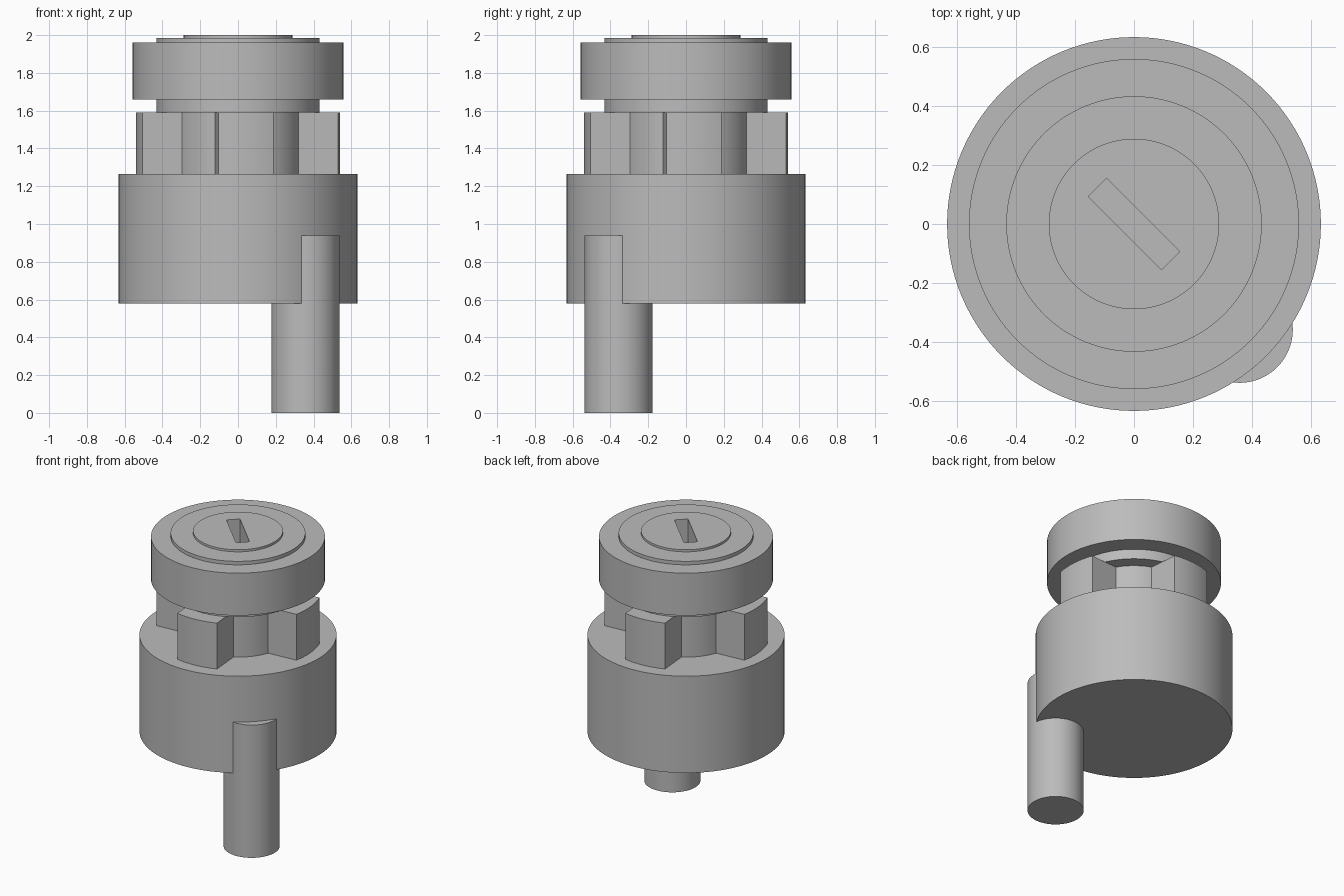
import bpy, bmesh, math
from mathutils import Matrix, Vector

cube = bpy.data.objects.get("Cube")
if cube:
    bpy.data.objects.remove(cube, do_unlink=True)

grey = bpy.data.materials.new("plain grey")
grey.use_nodes = True
grey.diffuse_color = (0.5, 0.5, 0.5, 1)
grey.node_tree.nodes["Principled BSDF"].inputs["Base Color"].default_value = (0.5, 0.5, 0.5, 1)


def add_object(name, bm):
    bmesh.ops.recalc_face_normals(bm, faces=bm.faces)
    mesh = bpy.data.meshes.new(name)
    bm.to_mesh(mesh)
    bm.free()
    mesh.materials.append(grey)
    obj = bpy.data.objects.new(name, mesh)
    bpy.context.collection.objects.link(obj)
    return obj


def smooth(obj):
    bpy.ops.object.select_all(action='DESELECT')
    obj.select_set(True)
    bpy.context.view_layer.objects.active = obj
    bpy.ops.object.shade_smooth_by_angle(angle=math.radians(30))


def extrude_outline(name, points, bottom, top):
    """Upright prism from a flat outline."""
    bm = bmesh.new()
    face = bm.faces.new([bm.verts.new((x, y, bottom)) for x, y in points])
    grown = bmesh.ops.extrude_face_region(bm, geom=[face])["geom"]
    verts = [v for v in grown if isinstance(v, bmesh.types.BMVert)]
    bmesh.ops.translate(bm, verts=verts, vec=(0, 0, top - bottom))
    return add_object(name, bm)


def arc(radius, start, end, steps):
    angles = [start + (end - start) * i / steps for i in range(steps + 1)]
    return [(radius * math.cos(a), radius * math.sin(a)) for a in angles]


def cylinder(name, radius, bottom, top, x=0, y=0):
    ring = arc(radius, 0, math.tau, 128)[:-1]
    obj = extrude_outline(name, [(x + px, y + py) for px, py in ring], bottom, top)
    smooth(obj)
    return obj


# Drum body and offset drive pin
cylinder("drum_body", 0.632, 0.58, 1.265)
cylinder("drive_pin", 0.18, 0, 0.94, 0.357, -0.357)

# Castellated collar: four parallel-sided teeth around a hub
OUTER, HUB, HALF_WIDTH, TWIST = 0.54, 0.343, 0.147, math.radians(4.7)
tip = math.asin(HALF_WIDTH / OUTER)
root = math.asin(HALF_WIDTH / HUB)
outline = []
for k in range(4):
    centre = TWIST + k * math.pi / 2
    outline += arc(OUTER, centre - tip, centre + tip, 12)
    outline += arc(HUB, centre + root, centre + math.pi / 2 - root, 12)
smooth(extrude_outline("toothed_collar", outline, 1.265, 1.59))

# Stepped cap: one turned profile from neck to top boss
profile = [(0, 1.59), (0.432, 1.59), (0.432, 1.66), (0.558, 1.66), (0.558, 1.96),
           (0.432, 1.96), (0.432, 1.985), (0.288, 1.985), (0.288, 2), (0, 2)]
bm = bmesh.new()
verts = [bm.verts.new((r, 0, z)) for r, z in profile]
edges = [bm.edges.new(pair) for pair in zip(verts, verts[1:])]
bmesh.ops.spin(bm, geom=verts + edges, cent=(0, 0, 0), axis=(0, 0, 1),
               angle=math.tau, steps=128, use_merge=True)
bmesh.ops.remove_doubles(bm, verts=bm.verts, dist=0.0001)
cap = add_object("stepped_cap", bm)

# Diagonal key slot cut into the cap
bm = bmesh.new()
bmesh.ops.create_cube(bm, size=1, matrix=Matrix.Translation((0, 0, 1.95))
                      @ Matrix.Rotation(-math.pi / 4, 4, 'Z')
                      @ Matrix.Diagonal(Vector((0.35, 0.088, 0.6, 1))))
cutter = add_object("slot_cutter", bm)
cutter.hide_render = True
cutter.hide_viewport = True
cut = cap.modifiers.new("key_slot", 'BOOLEAN')
cut.object = cutter
cut.solver = 'EXACT'
smooth(cap)
